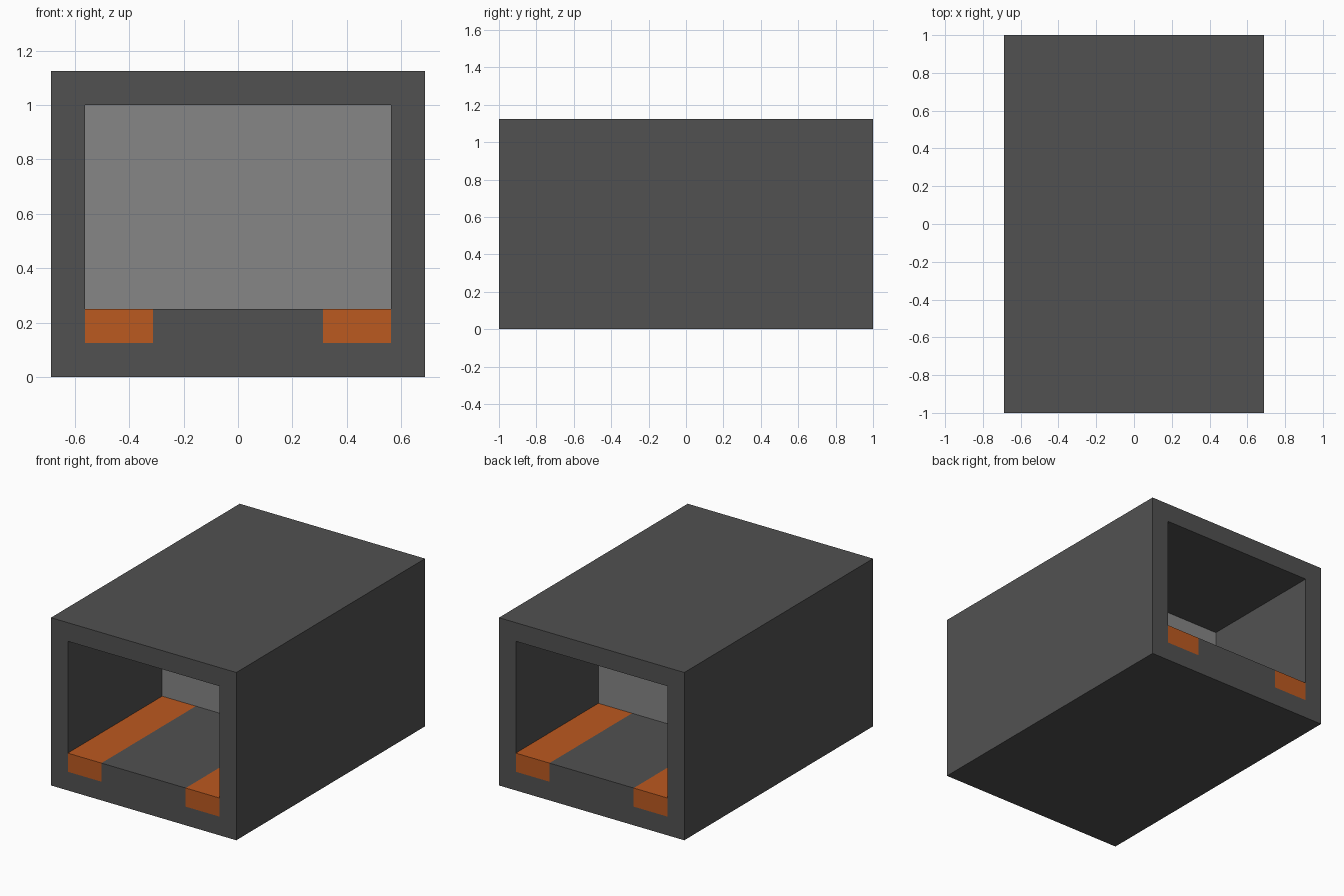
import bpy
import bmesh

if "Cube" in bpy.data.objects:
    bpy.data.objects.remove(bpy.data.objects["Cube"], do_unlink=True)


def make_material(name, color):
    mat = bpy.data.materials.new(name)
    mat.use_nodes = True
    mat.diffuse_color = color
    mat.node_tree.nodes["Principled BSDF"].inputs["Base Color"].default_value = color
    return mat


def make_object(name, bm, materials):
    bmesh.ops.recalc_face_normals(bm, faces=bm.faces)
    mesh = bpy.data.meshes.new(name)
    bm.to_mesh(mesh)
    bm.free()
    for mat in materials:
        mesh.materials.append(mat)
    obj = bpy.data.objects.new(name, mesh)
    bpy.context.scene.collection.objects.link(obj)
    return obj


def extrude_cells(cells, y0, y1):
    """Extrude adjoining x-z rectangles from y0 to y1 as one solid."""
    bm = bmesh.new()
    for xa, xb, za, zb in cells:
        corners = [(xa, za), (xb, za), (xb, zb), (xa, zb)]
        bm.faces.new([bm.verts.new((x, y0, z)) for x, z in corners])
    bmesh.ops.remove_doubles(bm, verts=bm.verts, dist=0.0001)
    result = bmesh.ops.extrude_face_region(bm, geom=bm.faces[:])
    moved = [v for v in result["geom"] if isinstance(v, bmesh.types.BMVert)]
    bmesh.ops.translate(bm, verts=moved, vec=(0, y1 - y0, 0))
    return bm


dark_grey = make_material("dark grey", (0.083, 0.083, 0.083, 1))
light_grey = make_material("light grey", (0.238, 0.238, 0.238, 1))
orange = make_material("orange", (0.50, 0.10, 0.0145, 1))

OUTER, INNER, STRIP = 0.6875, 0.5625, 0.3125
STRIP_BASE, FLOOR, CEILING, TOP = 0.125, 0.25, 1.0, 1.125

# Rectangular tube, open at both ends
xs = [-OUTER, -INNER, -STRIP, STRIP, INNER, OUTER]
zs = [0, STRIP_BASE, FLOOR, CEILING, TOP]
cells = [(xa, xb, za, zb)
         for xa, xb in zip(xs, xs[1:])
         for za, zb in zip(zs, zs[1:])
         if not (za == FLOOR and abs(xa + xb) / 2 < INNER)]
bm = extrude_cells(cells, -1, 1)

# Orange strips along both sides of the floor and down its end faces
for face in bm.faces:
    c = face.calc_center_median()
    if STRIP < abs(c.x) < INNER - 0.01 and STRIP_BASE < c.z < FLOOR + 0.01:
        face.material_index = 1
make_object("tunnel_frame", bm, [dark_grey, orange])

# Partition closing the tube near its middle
bm = extrude_cells([(-INNER, INNER, FLOOR, CEILING)], 0, 0.125)
make_object("partition_wall", bm, [light_grey])
